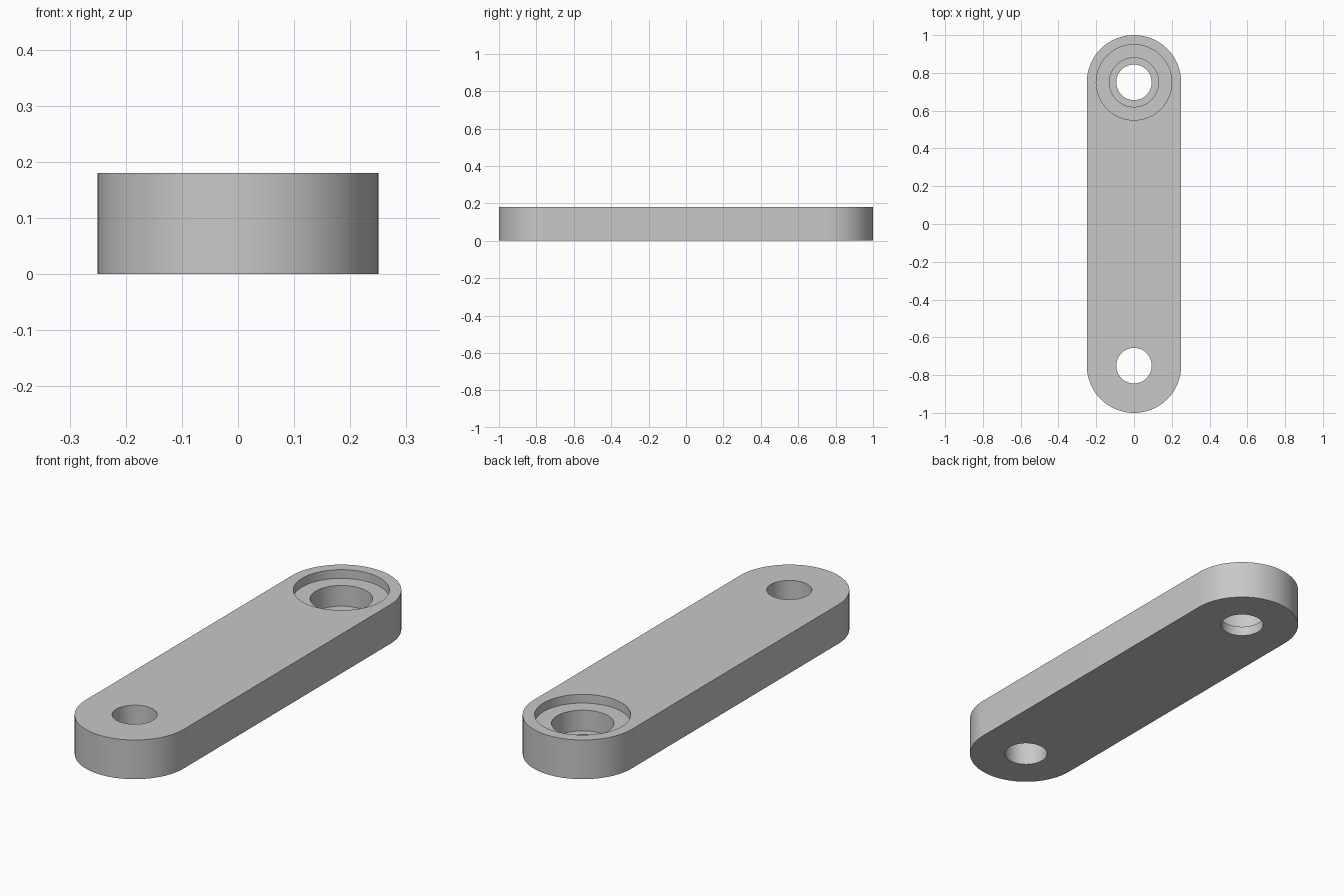
import bpy
import bmesh
from math import cos, sin, pi, radians

old = bpy.data.objects.get("Cube")
if old:
    bpy.data.objects.remove(old, do_unlink=True)

RADIUS, HEIGHT, PIVOT = 0.25, 0.18, 0.75
SEGMENTS = 64

grey = bpy.data.materials.new("plain_grey")
grey.use_nodes = True
colour = (0.58, 0.58, 0.58, 1)
grey.diffuse_color = colour
grey.node_tree.nodes["Principled BSDF"].inputs["Base Color"].default_value = colour


def prism(name, outline, bottom, top):
    """Extrude a closed outline upward."""
    bm = bmesh.new()
    face = bm.faces.new([bm.verts.new((x, y, bottom)) for x, y in outline])
    raised = bmesh.ops.extrude_face_region(bm, geom=[face])["geom"]
    verts = [g for g in raised if isinstance(g, bmesh.types.BMVert)]
    bmesh.ops.translate(bm, verts=verts, vec=(0, 0, top - bottom))
    bmesh.ops.recalc_face_normals(bm, faces=bm.faces)
    mesh = bpy.data.meshes.new(name)
    bm.to_mesh(mesh)
    bm.free()
    mesh.materials.append(grey)
    obj = bpy.data.objects.new(name, mesh)
    bpy.context.collection.objects.link(obj)
    return obj


def arc(radius, y, start, sweep, steps):
    return [(radius * cos(start + sweep * i / steps),
             y + radius * sin(start + sweep * i / steps)) for i in range(steps + 1)]


# Link bar with two rounded ends
half = SEGMENTS // 2
link_bar = prism("link_bar",
                 arc(RADIUS, PIVOT, 0, pi, half) + arc(RADIUS, -PIVOT, pi, pi, half),
                 0, HEIGHT)
bpy.context.view_layer.objects.active = link_bar
link_bar.select_set(True)

# Through holes, then the stepped bearing seat at the back end
cuts = [("front_hole", 0.094, -PIVOT, -0.1),
        ("back_hole", 0.094, PIVOT, -0.1),
        ("bearing_seat", 0.13, PIVOT, 0.045),
        ("shallow_recess", 0.20, PIVOT, 0.14)]
for name, radius, y, floor in cuts:
    cutter = prism(name, arc(radius, y, 0, 2 * pi, SEGMENTS)[:-1], floor, HEIGHT + 0.1)
    cutter.hide_render = True
    mod = link_bar.modifiers.new(name, "BOOLEAN")
    mod.operation = "DIFFERENCE"
    mod.solver = "EXACT"
    mod.object = cutter
    bpy.ops.object.modifier_apply(modifier=mod.name)
    bpy.data.objects.remove(cutter, do_unlink=True)

bpy.ops.object.shade_smooth_by_angle(angle=radians(30))
